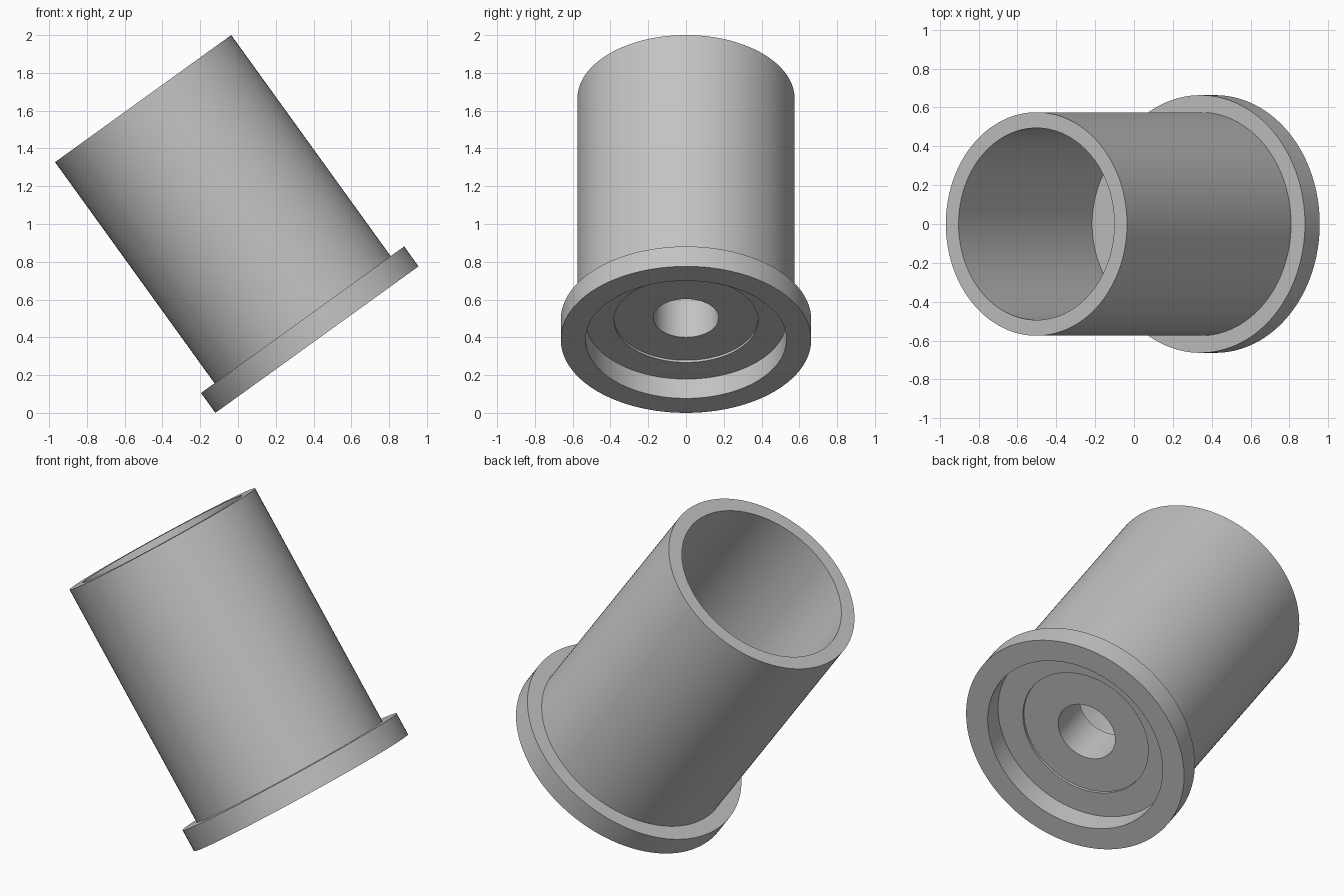
import bpy, bmesh, math
from mathutils import Matrix, Vector

cube = bpy.data.objects.get("Cube")
if cube:
    bpy.data.objects.remove(cube, do_unlink=True)

TILT = math.radians(-35.8)
BASE = Vector((0.418, 0, 0.388))
SEGMENTS = 128

grey = bpy.data.materials.new("plain grey")
grey.use_nodes = True
colour = (0.55, 0.55, 0.55, 1)
grey.diffuse_color = colour
grey.node_tree.nodes["Principled BSDF"].inputs["Base Color"].default_value = colour


def lathe(name, profile):
    """Revolve a closed (radius, height) outline, then tilt it into place."""
    bm = bmesh.new()
    rings = []
    for r, h in profile:
        rings.append([bm.verts.new((r * math.cos(a), r * math.sin(a), h))
                      for a in (2 * math.pi * i / SEGMENTS for i in range(SEGMENTS))])
    for k, ring in enumerate(rings):
        above = rings[(k + 1) % len(rings)]
        for i in range(SEGMENTS):
            j = (i + 1) % SEGMENTS
            bm.faces.new((ring[i], ring[j], above[j], above[i]))
    bmesh.ops.recalc_face_normals(bm, faces=bm.faces)
    bm.transform(Matrix.Translation(BASE) @ Matrix.Rotation(TILT, 4, 'Y'))
    mesh = bpy.data.meshes.new(name)
    bm.to_mesh(mesh)
    bm.free()
    mesh.materials.append(grey)
    obj = bpy.data.objects.new(name, mesh)
    bpy.context.collection.objects.link(obj)
    bpy.ops.object.select_all(action='DESELECT')
    obj.select_set(True)
    bpy.context.view_layer.objects.active = obj
    bpy.ops.object.shade_smooth_by_angle(angle=math.radians(30))
    return obj


# Cup with a flanged foot, stepped underside recess, bored floor and open top
lathe("flanged_sleeve", [
    (0.532, 0), (0.663, 0), (0.663, 0.13),          # flange
    (0.575, 0.13), (0.575, 1.573),                  # outer wall and rim
    (0.494, 1.573), (0.494, 0.398),                 # inner wall
    (0.173, 0.398), (0.173, 0.14),                  # floor and centre hole
    (0.381, 0.14), (0.381, 0.126), (0.532, 0.126),  # shallow step and recess
])
